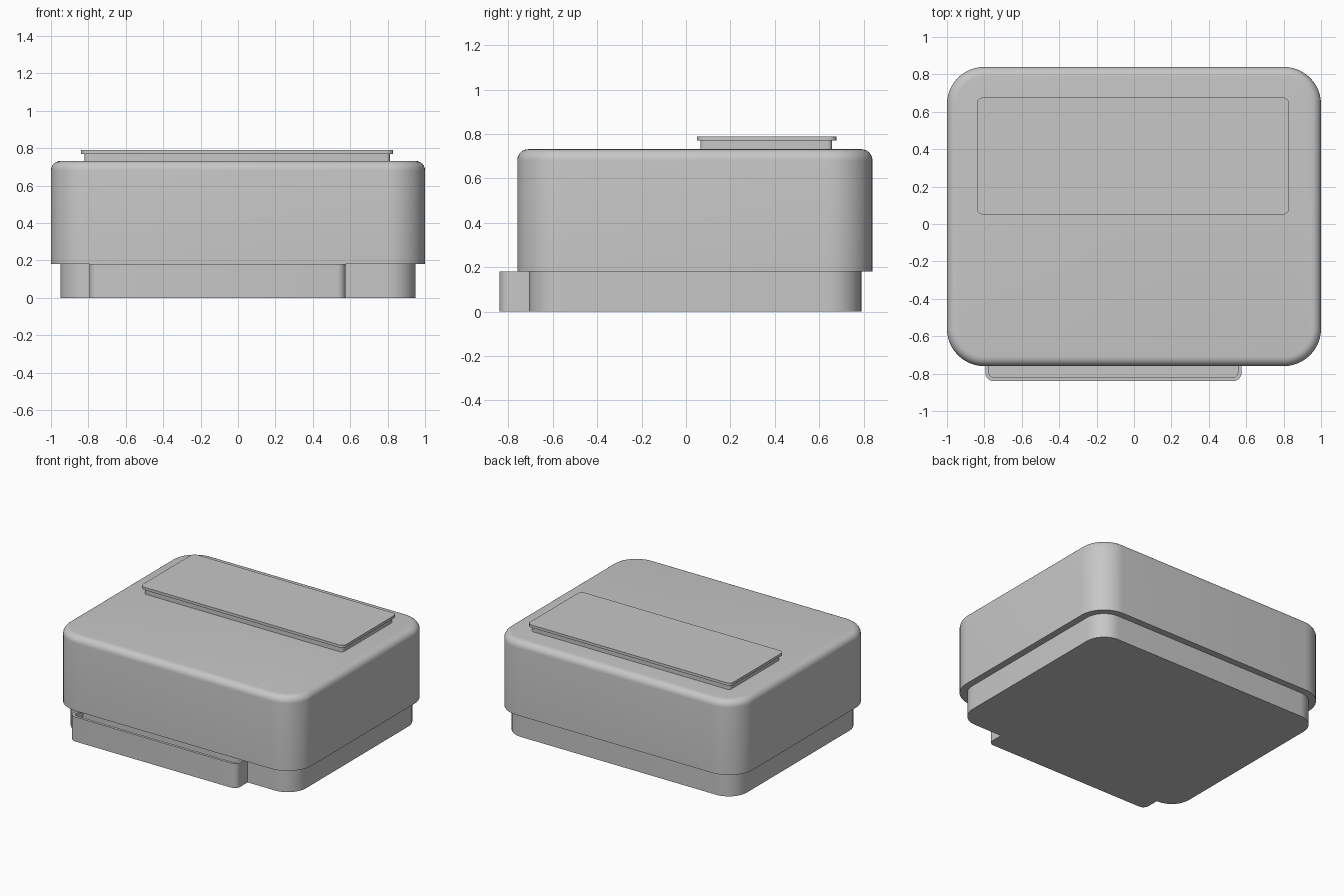
import bpy
import bmesh
from math import sin, cos, pi, radians

if "Cube" in bpy.data.objects:
    bpy.data.objects.remove(bpy.data.objects["Cube"])

# One plain grey for every part
grey = bpy.data.materials.new("plain grey")
grey.use_nodes = True
grey.diffuse_color = (0.57, 0.57, 0.57, 1)
grey.node_tree.nodes["Principled BSDF"].inputs["Base Color"].default_value = grey.diffuse_color


def rounded_rect(x0, x1, y0, y1, radius, steps):
    """Counter-clockwise outline of a rectangle with round corners."""
    corners = [(x1 - radius, y1 - radius), (x0 + radius, y1 - radius),
               (x0 + radius, y0 + radius), (x1 - radius, y0 + radius)]
    points = []
    for quarter, (cx, cy) in enumerate(corners):
        for i in range(steps + 1):
            a = (quarter + i / steps) * pi / 2
            points.append((cx + radius * cos(a), cy + radius * sin(a)))
    return points


def rounded_block(name, x, y, radius, levels, steps=12):
    """Skin a stack of (inset, height) outlines and cap both ends."""
    bm = bmesh.new()
    rings = []
    for inset, z in levels:
        outline = rounded_rect(x[0] + inset, x[1] - inset, y[0] + inset,
                               y[1] - inset, radius - inset, steps)
        rings.append([bm.verts.new((px, py, z)) for px, py in outline])
    count = len(rings[0])
    for low, high in zip(rings, rings[1:]):
        for i in range(count):
            j = (i + 1) % count
            bm.faces.new((low[i], low[j], high[j], high[i]))
    bm.faces.new(rings[0][::-1])
    bm.faces.new(rings[-1])
    mesh = bpy.data.meshes.new(name)
    bm.to_mesh(mesh)
    bm.free()
    mesh.materials.append(grey)
    obj = bpy.data.objects.new(name, mesh)
    bpy.context.collection.objects.link(obj)
    bpy.ops.object.select_all(action='DESELECT')
    obj.select_set(True)
    bpy.context.view_layer.objects.active = obj
    bpy.ops.object.shade_smooth_by_angle(angle=radians(30))
    return obj


# Main housing with a softened top edge
fillet, top = 0.05, 0.732
arc = [i / 6 * pi / 2 for i in range(7)]
housing_levels = [(0, 0.182)] + [(fillet * (1 - cos(a)), top - fillet * (1 - sin(a))) for a in arc]
rounded_block("housing", (-1, 1), (-0.76, 0.84), 0.2, housing_levels)

# Recessed base
rounded_block("base", (-0.95, 0.95), (-0.708, 0.79), 0.15, [(0, 0), (0, 0.182)])

# Open-topped tray sliding out of the base
rounded_block("front_tray", (-0.795, 0.575), (-0.84, -0.6), 0.045,
              [(0, 0), (0, 0.182), (0.02, 0.182), (0.02, 0.02)], 6)

# Raised lid: neck and overhanging plate
rounded_block("lid_neck", (-0.82, 0.812), (0.065, 0.658), 0.02, [(0, 0.72), (0, 0.772)], 6)
rounded_block("lid_plate", (-0.84, 0.83), (0.05, 0.677), 0.035, [(0, 0.77), (0, 0.79)], 6)
